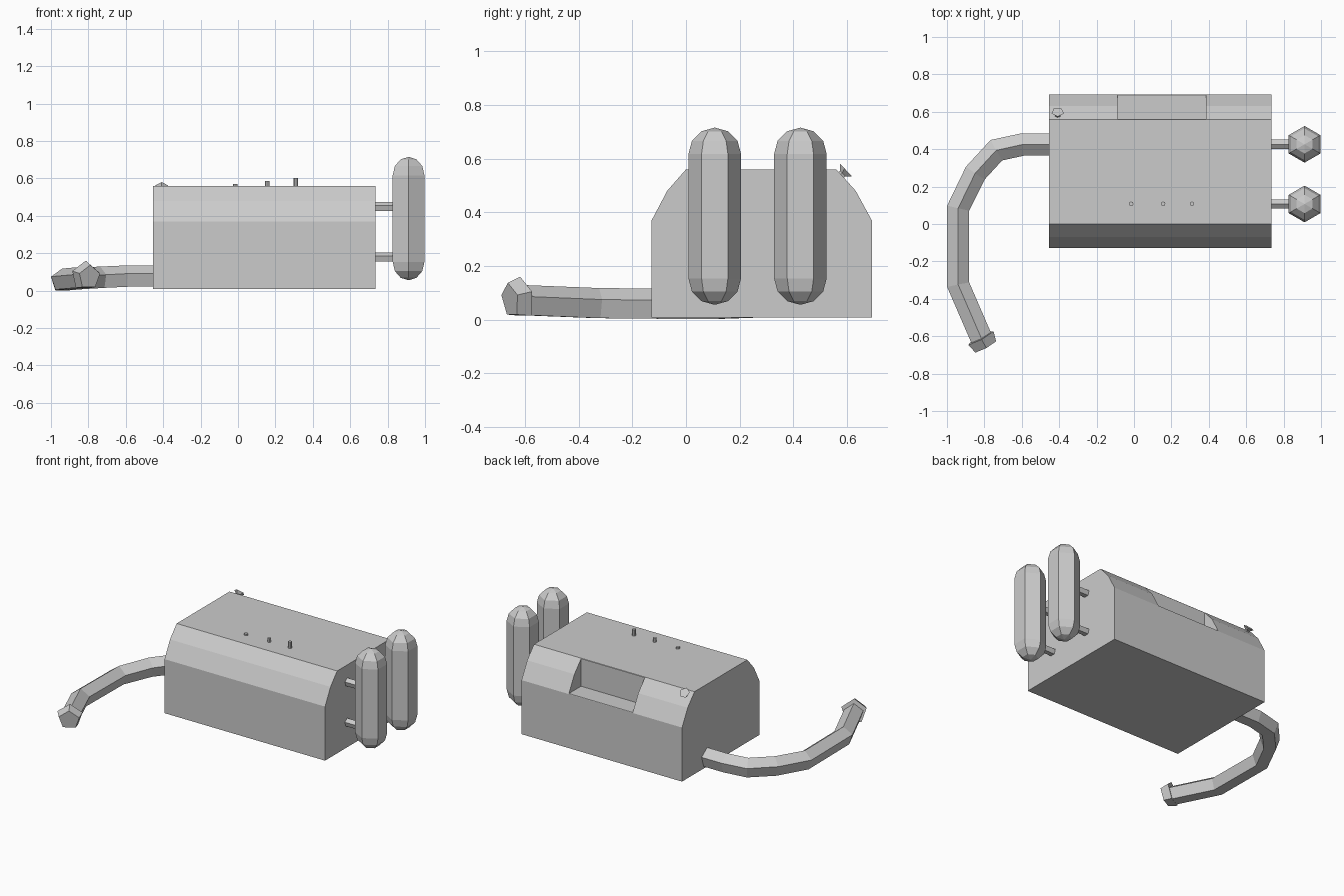
import bpy, bmesh, math
from mathutils import Vector

cube = bpy.data.objects.get("Cube")
if cube:
    bpy.data.objects.remove(cube, do_unlink=True)

grey = bpy.data.materials.new("plain_grey")
grey.use_nodes = True
grey.diffuse_color = (0.6, 0.6, 0.6, 1)
grey.node_tree.nodes["Principled BSDF"].inputs["Base Color"].default_value = (0.6, 0.6, 0.6, 1)


def make_object(name, bm):
    bmesh.ops.recalc_face_normals(bm, faces=bm.faces)
    mesh = bpy.data.meshes.new(name)
    bm.to_mesh(mesh)
    bm.free()
    mesh.materials.append(grey)
    obj = bpy.data.objects.new(name, mesh)
    bpy.context.collection.objects.link(obj)
    return obj


def tube(name, points, radii, sides, up):
    """Capped, mitred tube along a path; one corner of each ring points up."""
    pts = [Vector(p) for p in points]
    bm = bmesh.new()
    rings = []
    for i, p in enumerate(pts):
        before = (p - pts[max(i - 1, 0)]).normalized()
        after = (pts[min(i + 1, len(pts) - 1)] - p).normalized()
        tangent = (before + after).normalized()
        side = Vector(up).cross(tangent).normalized()
        top = tangent.cross(side)
        widen = 1 / max(tangent.dot(before), tangent.dot(after))
        ring = []
        for k in range(sides):
            a = math.tau * k / sides
            ring.append(bm.verts.new(p + radii[i] * (top * math.cos(a) + side * widen * math.sin(a))))
        rings.append(ring)
    for r, s in zip(rings, rings[1:]):
        for k in range(sides):
            j = (k + 1) % sides
            bm.faces.new((r[k], r[j], s[j], s[k]))
    bm.faces.new(rings[0])
    bm.faces.new(rings[-1])
    return make_object(name, bm)


# Main housing: chamfered profile extruded along x
profile = [(-0.128, 0.008), (-0.128, 0.37), (-0.07, 0.48), (0, 0.56),
           (0.56, 0.56), (0.632, 0.48), (0.692, 0.37), (0.692, 0.008)]
bm = bmesh.new()
face = bm.faces.new([bm.verts.new((-0.455, y, z)) for y, z in profile])
ext = bmesh.ops.extrude_face_region(bm, geom=[face])["geom"]
bmesh.ops.translate(bm, vec=(1.19, 0, 0), verts=[v for v in ext if isinstance(v, bmesh.types.BMVert)])
housing = make_object("housing", bm)

# Recess cut into the back shoulder
bm = bmesh.new()
bmesh.ops.create_cube(bm, size=1)
bmesh.ops.scale(bm, vec=(0.473, 0.4, 0.4), verts=bm.verts)
bmesh.ops.translate(bm, vec=(0.148, 0.762, 0.573), verts=bm.verts)
cutter = make_object("recess_cutter", bm)
cutter.hide_render = True
cutter.hide_viewport = True
cut = housing.modifiers.new("recess", "BOOLEAN")
cut.operation = "DIFFERENCE"
cut.solver = "EXACT"
cut.object = cutter

# Two capsule tanks with their pipe connectors
R = 0.098
dome = [(R * math.cos(a), R * math.sin(a)) for a in map(math.radians, (0, 30, 60, 89))]
for label, y in (("front", 0.107), ("back", 0.426)):
    rows = [(r, 0.154 - h) for r, h in reversed(dome)] + [(r, 0.617 + h) for r, h in dome]
    tube(label + "_tank", [(0.912, y, z) for r, z in rows], [r for r, z in rows], 6, (0, 1, 0))
    for level, z in (("lower", 0.177), ("upper", 0.447)):
        tube(f"{label}_{level}_connector", [(0.72, y, z), (0.86, y, z)], [0.0265] * 2, 5, (0, 0, 1))

# Curved hose and its flared nozzle
path = [(-0.44, 0.425, 0.072), (-0.595, 0.425, 0.072), (-0.735, 0.395, 0.066),
        (-0.848, 0.273, 0.06), (-0.94, 0.085, 0.052), (-0.94, -0.325, 0.056), (-0.81, -0.625, 0.068)]
tube("hose", path, [0.063] * 4 + [0.062] * 3, 5, (0, 0, 1))
tube("nozzle", [(-0.82, -0.607, 0.08), (-0.794, -0.655, 0.072)], [0.081, 0.066], 5, (0, 0, 1))

# Row of pegs on the top, each taller than the last
for label, x, z in (("short", -0.015, 0.571), ("middle", 0.156, 0.586), ("tall", 0.31, 0.603)):
    tube(label + "_peg", [(x, 0.108, 0.54), (x, 0.108, z)], [0.012] * 2, 8, (0, 1, 0))

# Flared knob on the back shoulder
tube("knob", [(-0.408, 0.565, 0.525), (-0.408, 0.585, 0.543), (-0.408, 0.598, 0.555)],
     [0.014, 0.016, 0.035], 5, (0, 0, 1))
